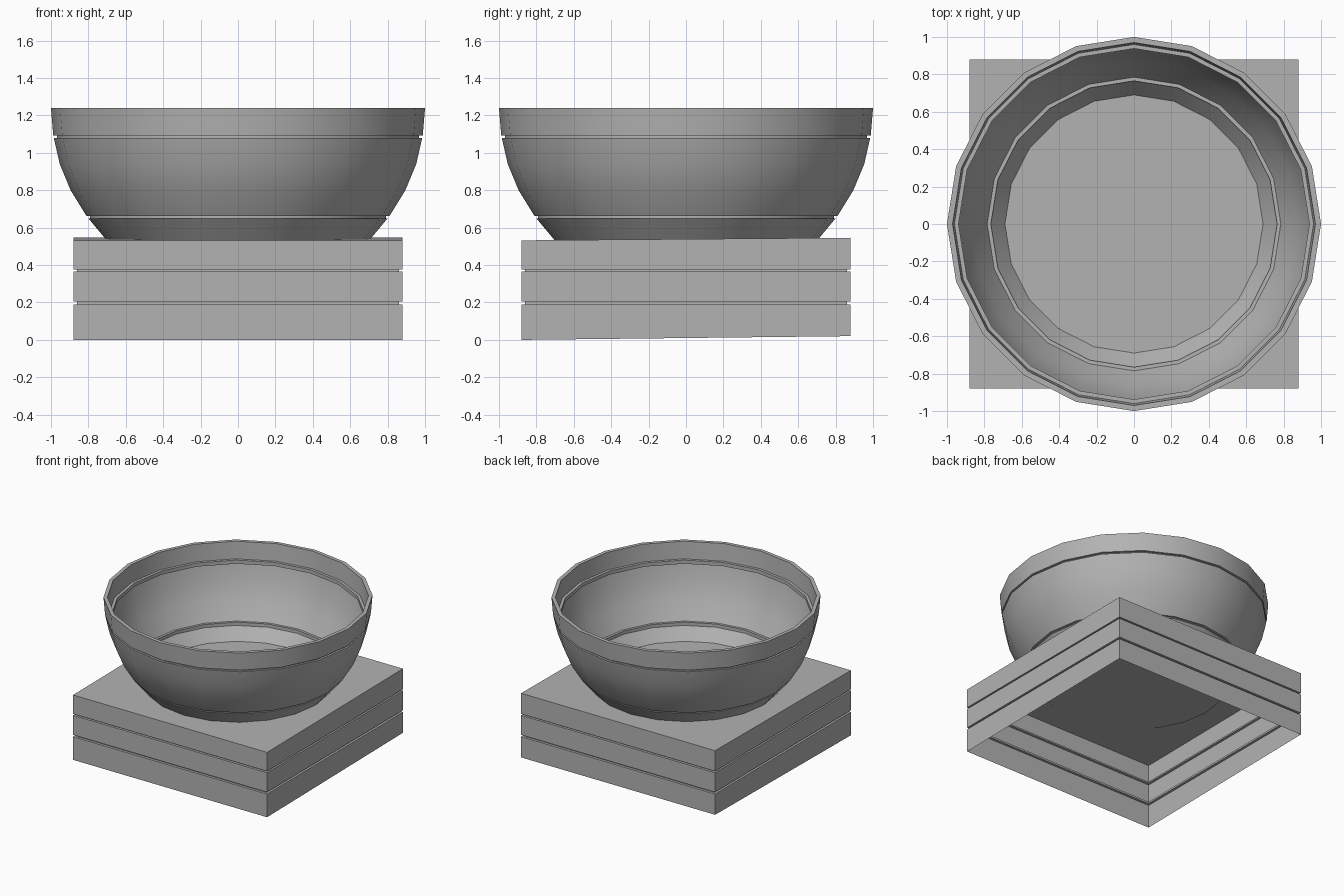
import bpy
import bmesh
from math import cos, sin, pi, radians

cube = bpy.data.objects.get("Cube")
if cube:
    bpy.data.objects.remove(cube, do_unlink=True)

# Single plain material
grey = bpy.data.materials.new("mid_grey")
grey.use_nodes = True
colour = (0.45, 0.45, 0.45, 1)
grey.diffuse_color = colour
grey.node_tree.nodes["Principled BSDF"].inputs["Base Color"].default_value = colour


def loft(name, rings, cap_first, cap_last, smooth):
    """Bridge a stack of equal-length point rings into one surface."""
    bm = bmesh.new()
    loops = [[bm.verts.new(p) for p in ring] for ring in rings]
    count = len(loops[0])
    for low, high in zip(loops, loops[1:]):
        for i in range(count):
            j = (i + 1) % count
            bm.faces.new((low[i], low[j], high[j], high[i]))
    if cap_first:
        bm.faces.new(loops[0][::-1])
    if cap_last:
        bm.faces.new(loops[-1])
    mesh = bpy.data.meshes.new(name)
    bm.to_mesh(mesh)
    bm.free()
    mesh.materials.append(grey)
    obj = bpy.data.objects.new(name, mesh)
    bpy.context.collection.objects.link(obj)
    if smooth:
        bpy.ops.object.select_all(action='DESELECT')
        obj.select_set(True)
        bpy.context.view_layer.objects.active = obj
        bpy.ops.object.shade_smooth_by_angle(angle=radians(30))
    return obj


def square(half, z_front, z_back=None):
    z_back = z_front if z_back is None else z_back
    return [(-half, -half, z_front), (half, -half, z_front),
            (half, half, z_back), (-half, half, z_back)]


def circle(radius, z, sides=20):
    return [(radius * cos(2 * pi * i / sides), radius * sin(2 * pi * i / sides), z)
            for i in range(sides)]


# Plinth: thin open-bottomed box with two grooves and slightly tilted ends
wide, groove = 0.88, 0.86
plinth = [square(wide, 0, 0.02)]
for z_low, z_high in ((0.19, 0.205), (0.365, 0.377)):
    plinth += [square(wide, z_low), square(groove, z_low),
               square(groove, z_high), square(wide, z_high)]
plinth.append(square(wide, 0.532, 0.546))
loft("plinth", plinth, False, True, False)

# Bowl: outer wall going up, flat rim, inner wall going down to the floor
outer = [(0.70, 0.53), (0.80, 0.65), (0.79, 0.65), (0.79, 0.662), (0.81, 0.662),
         (0.895, 0.80), (0.953, 0.94), (0.985, 1.08), (0.968, 1.08),
         (0.968, 1.094), (0.988, 1.094), (1.0, 1.24)]
inner = [(0.97, 1.24), (0.96, 1.10), (0.938, 1.10), (0.938, 1.07), (0.955, 1.07),
         (0.925, 0.945), (0.868, 0.81), (0.785, 0.672), (0.765, 0.672),
         (0.765, 0.645), (0.69, 0.55)]
loft("bowl", [circle(r, z) for r, z in outer + inner], True, True, True)
